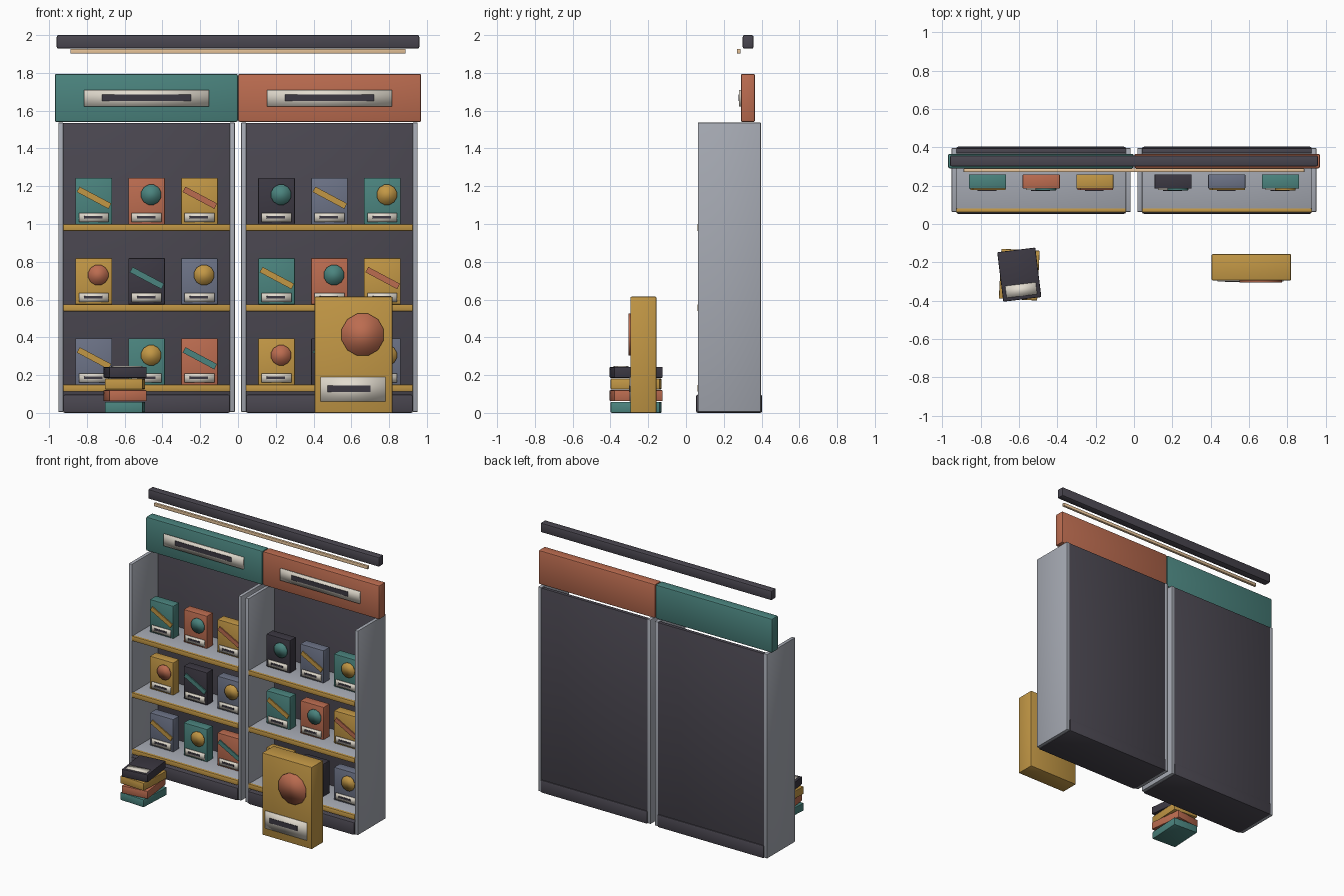
import bpy, bmesh, math
from mathutils import Matrix, Vector

if "Cube" in bpy.data.objects:
    bpy.data.objects.remove(bpy.data.objects["Cube"])

COLORS = {
    "teal": (0.07, 0.23, 0.21), "coral": (0.50, 0.15, 0.08), "gold": (0.54, 0.31, 0.06),
    "ink": (0.045, 0.04, 0.055), "slate": (0.15, 0.17, 0.24), "panel": (0.068, 0.062, 0.08),
    "cream": (0.76, 0.71, 0.62), "grey": (0.38, 0.40, 0.45), "lamp": (0.80, 0.55, 0.32),
}
MATS = {}
for key, rgb in COLORS.items():
    MATS[key] = bpy.data.materials.new(key)
    MATS[key].diffuse_color = (*rgb, 1)


def finish(bm, name, color, sharp=35):
    me = bpy.data.meshes.new(name)
    bm.to_mesh(me)
    bm.free()
    me.shade_smooth()
    if sharp:
        me.set_sharp_from_angle(angle=math.radians(sharp))
    me.materials.append(MATS[color])
    ob = bpy.data.objects.new(name, me)
    bpy.context.collection.objects.link(ob)
    return ob


def box(name, x, y, z, color, bevel=0.005, sharp=35):
    """Bevelled box from (min, max) ranges."""
    bm = bmesh.new()
    size = [r[1] - r[0] for r in (x, y, z)]
    bmesh.ops.create_cube(bm, size=1, matrix=Matrix.Diagonal((*size, 1)))
    if bevel:
        bmesh.ops.bevel(bm, geom=bm.edges[:], offset=bevel, segments=2, profile=0.5, affect='EDGES')
    ob = finish(bm, name, color, sharp)
    ob.location = [sum(r) / 2 for r in (x, y, z)]
    return ob


def disc(name, x, y, z, r, depth, color):
    bm = bmesh.new()
    bmesh.ops.create_cone(bm, cap_ends=True, segments=12, radius1=r, radius2=r, depth=depth,
                          matrix=Matrix.Rotation(math.pi / 2, 4, 'X') @ Matrix.Rotation(math.pi / 12, 4, 'Z'))
    ob = finish(bm, name, color, 0)
    ob.location = (x, y, z)
    return ob


def label(name, x, z, w, h, front, line_x, line_w, line_h, depth):
    """Cream plate with a plain dark bar, on a surface facing -y."""
    box(name, (x - w / 2, x + w / 2), (front - depth, front + 0.002), (z - h / 2, z + h / 2), "cream", 0, 0)
    box(name + "_bar", (line_x - line_w / 2, line_x + line_w / 2), (front - depth - 0.003, front),
        (z + line_h * 0.1 - line_h / 2, z + line_h * 0.1 + line_h / 2), "ink", 0)


def book(name, x, z, cover, motif, motif_color):
    w, h, front, back = 0.194, 0.245, 0.185, 0.258
    box(name, (x - w / 2, x + w / 2), (front, back), (z, z + h), cover, 0.004)
    if motif == "d":
        disc(name + "_disc", x + 0.024, front - 0.004, z + 0.156, 0.055, 0.012, motif_color)
    else:
        s = box(name + "_stripe", (x - 0.093, x + 0.097), (front - 0.008, front + 0.002),
                (z + 0.124, z + 0.156), motif_color, 0)
        s.rotation_euler.y = math.radians(28)
    label(name + "_label", x, z + 0.036, 0.158, 0.048, front, x - 0.003, 0.098, 0.014, 0.009)


SHELVES = (1.0, 0.575, 0.15)
BOOKS = {  # cover, motif, motif colour; rows from the top
    -1: (("teal s gold", "coral d teal", "gold s coral"),
         ("gold d coral", "ink s teal", "slate d gold"),
         ("slate s gold", "teal d gold", "coral s teal")),
    1: (("ink d teal", "slate s gold", "teal d gold"),
        ("teal s gold", "coral d teal", "gold s coral"),
        ("gold d coral", "ink s teal", "slate d gold")),
}

# two shelf bays
for side, tag in ((-1, "left"), (1, "right")):
    c = side * 0.484
    inner = (c - 0.442, c + 0.442)
    for s, end in ((-1, "a"), (1, "b")):
        xs = sorted((c + s * 0.44, c + s * 0.467))
        box(f"{tag}_side_panel_{end}", xs, (0.063, 0.396), (0.005, 1.537), "grey", 0.004)
    box(f"{tag}_back_panel", inner, (0.368, 0.396), (0.02, 1.535), "panel")
    box(f"{tag}_plinth", inner, (0.053, 0.403), (0, 0.097), "panel", 0.01)
    for i, z in enumerate(SHELVES):
        box(f"{tag}_shelf_{i}", inner, (0.075, 0.375), (z - 0.033, z - 0.003), "grey", 0.003)
        box(f"{tag}_shelf_lip_{i}", inner, (0.06, 0.082), (z - 0.037, z), "gold")
        for j, spec in enumerate(BOOKS[side][i]):
            book(f"{tag}_book_{i}_{j}", c + (j - 1) * 0.28, z - 0.001, *spec.split())
    # header sign
    xs = sorted((side * 0.001, side * 0.97))
    box(f"{tag}_header", xs, (0.29, 0.366), (1.54, 1.795), "teal" if side < 0 else "coral", 0.01)
    label(f"{tag}_header_label", c, 1.666, 0.66, 0.088, 0.29, c, 0.47, 0.034, 0.010)

# top rail and light bar
box("top_rail", (-0.96, 0.96), (0.30, 0.358), (1.928, 2.0), "panel", 0.01)
box("light_bar", (-0.888, 0.888), (0.27, 0.289), (1.903, 1.927), "lamp", 0.003)

# oversized display book
box("display_book", (0.405, 0.818), (-0.294, -0.157), (0, 0.615), "gold", 0.005)
disc("display_book_disc", 0.66, -0.298, 0.414, 0.115, 0.014, "coral")
label("display_book_label", 0.608, 0.124, 0.345, 0.13, -0.294, 0.588, 0.228, 0.036, 0.006)

# floor stack of books
for i, (color, turn) in enumerate((("teal", -3), ("coral", 7), ("gold", -3), ("ink", 7))):
    z = i * 0.062
    b = box(f"stack_book_{i}", (-0.698, -0.498), (-0.394, -0.134), (z, z + 0.058), color, 0.005)
    b.rotation_euler.z = math.radians(turn)
top = box("stack_label", (-0.678, -0.518), (-0.376, -0.314), (0.24, 0.247), "cream", 0, 0)
rot = Matrix.Rotation(math.radians(7), 4, 'Z')
centre = Vector((-0.598, -0.264, 0))
top.location = centre + rot @ (top.location - centre)
top.rotation_euler.z = math.radians(7)

for m in bpy.data.materials:
    if m.users and not m.is_grease_pencil:
        m.use_nodes = True
        m.node_tree.nodes["Principled BSDF"].inputs["Base Color"].default_value = m.diffuse_color
